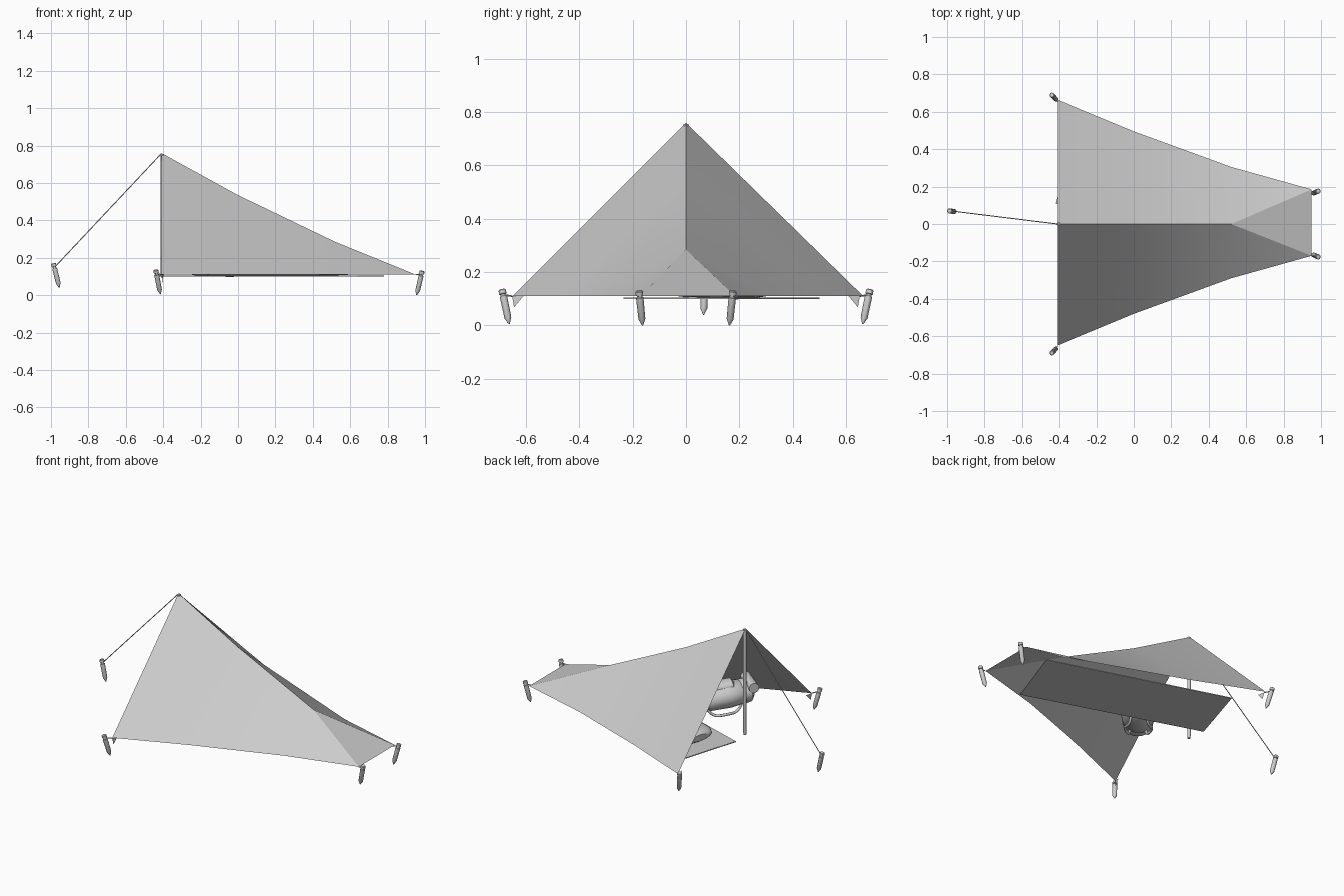
import bpy, bmesh, math
from mathutils import Vector

if "Cube" in bpy.data.objects:
    bpy.data.objects.remove(bpy.data.objects["Cube"])


def mesh_object(name, verts, faces, angle=30):
    me = bpy.data.meshes.new(name)
    me.from_pydata([tuple(v) for v in verts], [], faces)
    bm = bmesh.new()
    bm.from_mesh(me)
    bmesh.ops.recalc_face_normals(bm, faces=bm.faces)
    bm.to_mesh(me)
    bm.free()
    ob = bpy.data.objects.new(name, me)
    bpy.context.collection.objects.link(ob)
    smooth(ob, angle)
    return ob


def smooth(ob, angle=35):
    bpy.ops.object.select_all(action='DESELECT')
    ob.select_set(True)
    bpy.context.view_layer.objects.active = ob
    bpy.ops.object.shade_smooth_by_angle(angle=math.radians(angle))


def lathe(name, start, end, profile, sides=10, wide=1.0, tall=1.0):
    """Round body along an axis; profile = (position 0..1, radius)."""
    a, b = Vector(start), Vector(end)
    d = b - a
    ref = Vector((0, 0, 1)) if abs(d.normalized().z) < 0.9 else Vector((1, 0, 0))
    u = d.cross(ref).normalized()
    w = u.cross(d).normalized()
    verts, faces = [], []
    for t, r in profile:
        for i in range(sides):
            q = 2 * math.pi * i / sides
            verts.append(a + d * t + u * math.cos(q) * r * wide + w * math.sin(q) * r * tall)
    n = len(profile)
    for k in range(n - 1):
        for i in range(sides):
            j = (i + 1) % sides
            faces.append((k * sides + i, k * sides + j, (k + 1) * sides + j, (k + 1) * sides + i))
    faces += [tuple(range(sides)), tuple(range((n - 1) * sides, n * sides))]
    return mesh_object(name, verts, faces, 40)


def cord(name, points, radius, smooth_path=False):
    cu = bpy.data.curves.new(name, 'CURVE')
    cu.dimensions = '3D'
    cu.bevel_depth = radius
    cu.bevel_resolution = 2
    cu.use_fill_caps = True
    sp = cu.splines.new('NURBS' if smooth_path else 'POLY')
    sp.points.add(len(points) - 1)
    for p, c in zip(sp.points, points):
        p.co = (*c, 1)
    if smooth_path:
        sp.use_endpoint_u = True
        sp.order_u = 3
    ob = bpy.data.objects.new(name, cu)
    bpy.context.collection.objects.link(ob)
    return ob


# Tent canopy: ridge and two eaves, closed by a triangular foot panel
G = 0.11
sections = [(-0.41, 0.76, 0.65), (0.0, 0.535, 0.48), (0.52, 0.285, 0.29)]
verts, faces = [], []
for x, z, w in sections:
    verts += [(x, 0, z), (x, -w, G), (x, w + 0.015, G)]
verts += [(0.95, -0.17, G), (0.95, 0.185, G)]
for k in (0, 3):
    faces += [(k, k + 1, k + 4, k + 3), (k, k + 3, k + 5, k + 2)]
faces += [(6, 7, 9), (6, 10, 8), (6, 9, 10)]
mesh_object("tent_canopy", verts, faces, 20)

# Small tabs hanging at the entrance corners
for s in (-1, 1):
    mesh_object("corner_tab", [(-0.41, s * 0.652, G), (-0.405, s * 0.645, 0.068),
                               (-0.40, s * 0.61, G)], [(0, 1, 2)])

# Tent pole
lathe("tent_pole", (-0.405, 0, 0.10), (-0.405, 0, 0.755), [(0, 0.008), (0.02, 0.01), (1, 0.01)])

# Ground sheet lying askew under the canopy
corners = [(0.78, 0.16), (0.64, -0.235), (-0.42, 0.11), (-0.30, 0.50)]
gv = [(x, y, z) for z in (0.099, 0.104) for x, y in corners]
gf = [(3, 2, 1, 0), (4, 5, 6, 7)] + [(i, (i + 1) % 4, 4 + (i + 1) % 4, 4 + i) for i in range(4)]
mesh_object("ground_sheet", gv, gf)

# Sleeping bag on the sheet, tapering to the foot
lathe("sleeping_bag", (-0.28, 0.26, 0.145), (0.62, -0.01, 0.13),
      [(0, 0.06), (0.02, 0.1), (0.07, 0.125), (0.25, 0.135), (0.5, 0.115),
       (0.8, 0.085), (0.95, 0.075), (0.99, 0.05), (1, 0.02)], 20, 1.0, 0.32)

# Backpack: soft body, lid, front pocket, rolled mat and straps
pack_a, pack_b = Vector((-0.08, -0.05, 0.215)), Vector((-0.23, -0.24, 0.235))
lathe("backpack_body", pack_a, pack_b,
      [(0, 0.05), (0.03, 0.075), (0.12, 0.09), (0.6, 0.095), (0.9, 0.085), (1, 0.06)],
      20, 1.0, 0.8)
side = (pack_b - pack_a).normalized()
lathe("backpack_lid", pack_b - side * 0.02, pack_b + side * 0.05,
      [(0, 0.08), (0.15, 0.087), (0.7, 0.08), (1, 0.045)], 20, 1.0, 0.8)
across = side.cross(Vector((0, 0, 1))).normalized()
mid = (pack_a + pack_b) / 2
roll = pack_b + side * 0.035 + Vector((0, 0, 0.045))
lathe("rolled_mat", roll - across * 0.085, roll + across * 0.085,
      [(0, 0.02), (0, 0.03), (1, 0.03), (1, 0.02)], 14)
lathe("front_pocket", mid - side * 0.07 + Vector((0, 0, 0.06)),
      mid + side * 0.06 + Vector((0, 0, 0.06)),
      [(0, 0.02), (0.1, 0.042), (0.9, 0.042), (1, 0.02)], 14, 1.2, 0.7)
for s in (-1, 1):
    base = mid + across * s * 0.045
    cord("shoulder_strap", [base - side * 0.11 + Vector((0, 0, -0.04)),
                            base - side * 0.08 + Vector((0, 0, -0.10)),
                            base + across * s * 0.04 + Vector((0, 0, -0.085)),
                            base + side * 0.08 + Vector((0, 0, -0.10)),
                            base + side * 0.1 + Vector((0, 0, -0.04))], 0.008, True)


# Ground pegs with a grooved head and a pointed tip
def peg(top, tip):
    lathe("ground_peg", top, tip,
          [(0, 0.011), (0.02, 0.014), (0.13, 0.014), (0.14, 0.010), (0.19, 0.010),
           (0.2, 0.014), (0.82, 0.013), (1, 0.002)], 10)


for s in (-1, 1):
    peg((-0.44, s * 0.69, 0.135), (-0.415, s * 0.663, 0.005))
    cord("corner_cord", [(-0.41, s * 0.652, G), (-0.435, s * 0.686, 0.115)], 0.003)
    peg((0.985, s * 0.176, 0.13), (0.955, s * 0.163, 0.0))
    cord("foot_cord", [(0.95, s * 0.17, G), (0.98, s * 0.174, 0.113)], 0.003)
peg((-0.987, 0.07, 0.17), (-0.955, 0.066, 0.04))

# Guy line from the peak
cord("guy_line", [(-0.41, 0, 0.757), (-0.98, 0.07, 0.15)], 0.0025)
